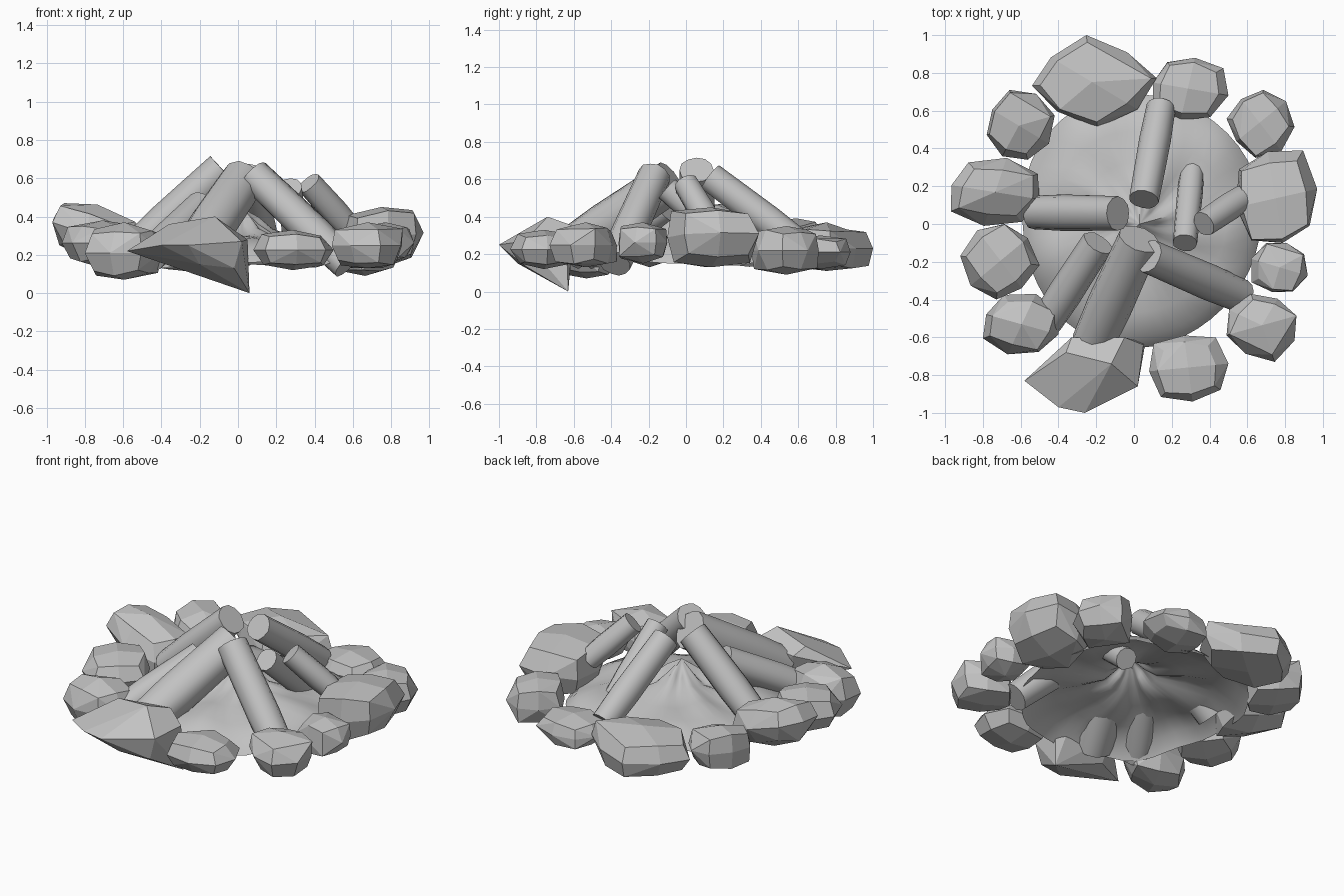
import bpy, bmesh, math, random
from mathutils import Vector

if "Cube" in bpy.data.objects:
    bpy.data.objects.remove(bpy.data.objects["Cube"])

random.seed(11)
grey = bpy.data.materials.new("plain grey")
grey.diffuse_color = (0.54, 0.54, 0.54, 1)
grey.use_nodes = True
grey.node_tree.nodes["Principled BSDF"].inputs["Base Color"].default_value = grey.diffuse_color


def finish(bm, name, smooth=False):
    mesh = bpy.data.meshes.new(name)
    bm.to_mesh(mesh)
    bm.free()
    mesh.materials.append(grey)
    ob = bpy.data.objects.new(name, mesh)
    bpy.context.collection.objects.link(ob)
    if smooth:
        bpy.ops.object.select_all(action='DESELECT')
        ob.select_set(True)
        bpy.context.view_layer.objects.active = ob
        bpy.ops.object.shade_smooth_by_angle(angle=math.radians(50))
    return ob


def hull(name, points):
    bm = bmesh.new()
    for p in points:
        bm.verts.new(p)
    bmesh.ops.convex_hull(bm, input=bm.verts)
    loose = [v for v in bm.verts if not v.link_faces]
    bmesh.ops.delete(bm, geom=loose, context='VERTS')
    bmesh.ops.dissolve_limit(bm, angle_limit=math.radians(10), verts=bm.verts, edges=bm.edges)
    bmesh.ops.recalc_face_normals(bm, faces=bm.faces)
    return finish(bm, name)


def stone(name, box, twist=0.0, tilt=0.0):
    """Faceted boulder: jittered rounded cube, turned to face the fire, fitted to its box.
    A positive tilt raises the side away from the fire."""
    lo, hi = Vector(box[0::2]), Vector(box[1::2])
    mid = (lo + hi) / 2
    turn = math.atan2(mid.y, mid.x) + twist
    out = Vector((mid.x, mid.y, 0)).normalized()
    c, s = math.cos(turn), math.sin(turn)
    pts = []
    for x in (-1, 0, 1):
        for y in (-1, 0, 1):
            for z in (-1, 0, 1):
                if x or y or z:
                    p = Vector((x, y, z))
                    p *= random.uniform(0.9, 1.1) / p.length ** 0.78
                    q = Vector((p.x * c - p.y * s, p.x * s + p.y * c, p.z))
                    q.z += tilt * q.dot(out)
                    pts.append(q)
    for i in range(3):
        a, b = min(p[i] for p in pts), max(p[i] for p in pts)
        for p in pts:
            p[i] = lo[i] + (p[i] - a) / (b - a) * (hi[i] - lo[i])
    hull(name, pts)


# Ring of stones: x min, x max, y min, y max, z min, z max, then twist and tilt
stones = [
    ((-0.54, 0.12, 0.51, 1.00, 0.11, 0.37), 0.6, 0),
    ((0.10, 0.50, 0.55, 0.88, 0.12, 0.30), 0.2, 0),
    ((0.49, 0.85, 0.35, 0.71, 0.09, 0.35), 0, 0),
    ((0.54, 0.97, -0.10, 0.39, 0.13, 0.45), 0, 0.15),
    ((0.62, 0.92, -0.36, -0.10, 0.15, 0.37), 0, 0),
    ((0.49, 0.86, -0.73, -0.37, 0.13, 0.37), 0.2, 0),
    ((0.08, 0.50, -0.94, -0.59, 0.12, 0.33), -0.25, 0),
    ((-0.80, -0.40, -0.69, -0.37, 0.07, 0.37), 0.5, 0),
    ((-0.92, -0.50, -0.40, 0.00, 0.13, 0.38), 0.4, 0),
    ((-0.97, -0.50, -0.01, 0.35, 0.14, 0.47), 0, 0.5),
    ((-0.78, -0.42, 0.34, 0.71, 0.13, 0.39), 0.2, 0.2),
]
for i, args in enumerate(stones):
    stone(f"ring_stone_{i + 1}", *args)

# Tilted wedge stone at the front
hull("wedge_stone", [
    (-0.58, -0.83, 0.22), (-0.40, -0.97, 0.25), (-0.26, -1.0, 0.25), (0.02, -0.86, 0.27),
    (0.05, -0.64, 0.28), (0.06, -0.63, 0.0), (-0.02, -0.85, 0.13), (-0.12, -0.74, 0.40),
    (-0.05, -0.60, 0.35), (-0.36, -0.68, 0.36), (-0.33, -0.60, 0.32), (-0.30, -0.64, 0.15),
    (-0.20, -0.90, 0.15)])


# Leaning logs: top end, foot, radius
logs = [
    ((-0.085, 0.055, 0.65), (-0.53, 0.06, 0.24), 0.092),
    ((0.03, -0.08, 0.59), (-0.22, -0.63, 0.22), 0.118),
    ((-0.19, -0.10, 0.45), (-0.46, -0.52, 0.19), 0.09),
    ((0.05, 0.13, 0.61), (0.14, 0.62, 0.24), 0.082),
    ((0.27, -0.10, 0.55), (0.31, 0.30, 0.20), 0.068),
    ((0.37, 0.00, 0.575), (0.58, 0.14, 0.34), 0.07),
    ((0.08, -0.17, 0.62), (0.57, -0.38, 0.15), 0.092),
]


def log(name, top, foot, r, sides=12):
    top, foot = Vector(top), Vector(foot)
    axis = (top - foot).normalized()
    u = axis.cross(Vector((0, 0, 1))).normalized()
    v = u.cross(axis)
    bumps = [random.uniform(0.94, 1.04) for _ in range(sides)]
    bm = bmesh.new()
    rings = []
    for t, k in ((0, 0.95), (0.35, 1.03), (0.7, 1.0), (1, 0.97)):
        c = foot.lerp(top, t)
        rings.append([bm.verts.new(c + r * k * bumps[i] * (
            u * math.cos(math.tau * i / sides) + v * math.sin(math.tau * i / sides)))
            for i in range(sides)])
    for a, b in zip(rings, rings[1:]):
        for i in range(sides):
            j = (i + 1) % sides
            bm.faces.new((a[i], a[j], b[j], b[i]))
    bm.faces.new(rings[0][::-1])
    bm.faces.new(rings[-1])
    bmesh.ops.recalc_face_normals(bm, faces=bm.faces)
    finish(bm, name, True)


for i, args in enumerate(logs):
    log(f"log_{i + 1}", *args)

# Ash bed: open, gently folded mound with a small peak, wider towards the back
bm = bmesh.new()
seg = 48
centre = bm.verts.new((0.03, 0.0, 0.44))
rings = []
for r, z in ((0.08, 0.37), (0.15, 0.315), (0.3, 0.285), (0.45, 0.262), (0.57, 0.222), (0.63, 0.155)):
    ring = []
    for i in range(seg):
        a = math.tau * i / seg
        fold = 0.016 * math.sin(5 * a + 6 * r) + 0.01 * math.sin(9 * a - 9 * r)
        rr = r * (1 + 0.02 * math.sin(3 * a + 1) + 0.07 * max(0, math.sin(a)))
        ring.append(bm.verts.new((0.03 + rr * math.cos(a), rr * math.sin(a) * 1.03, z + fold)))
    rings.append(ring)
for i in range(seg):
    j = (i + 1) % seg
    bm.faces.new((centre, rings[0][i], rings[0][j]))
    for a, b in zip(rings, rings[1:]):
        bm.faces.new((a[i], b[i], b[j], a[j]))
finish(bm, "ash_bed", True)
